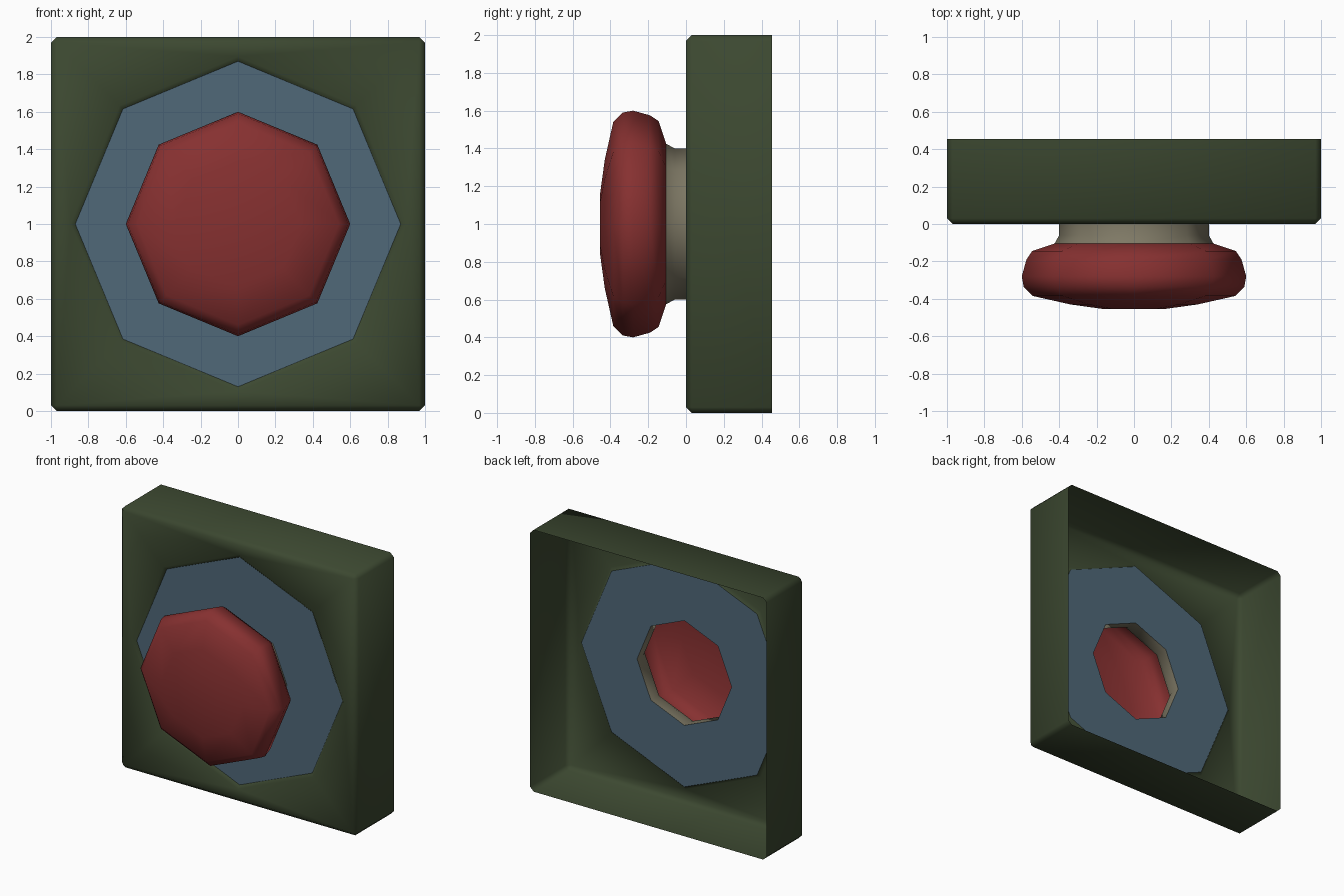
import bpy, bmesh, math

if "Cube" in bpy.data.objects:
    bpy.data.objects.remove(bpy.data.objects["Cube"])

CZ = 1.0       # height of the button axis
SIDES = 8
RING_Y = 0.02  # recess of the ring behind the housing face


def finish(bm, name, color):
    bmesh.ops.recalc_face_normals(bm, faces=bm.faces[:])
    me = bpy.data.meshes.new(name)
    bm.to_mesh(me)
    bm.free()
    for p in me.polygons:
        p.use_smooth = True
    mat = bpy.data.materials.new(name + "_colour")
    mat.diffuse_color = (*color, 1)
    mat.use_nodes = True
    mat.node_tree.nodes["Principled BSDF"].inputs["Base Color"].default_value = mat.diffuse_color
    me.materials.append(mat)
    ob = bpy.data.objects.new(name, me)
    bpy.context.collection.objects.link(ob)
    return ob


def ring_verts(bm, r, y):
    return [bm.verts.new((r * math.cos(a), y, CZ + r * math.sin(a)))
            for a in (math.tau * i / SIDES for i in range(SIDES))]


def skin(bm, rings):
    for a, b in zip(rings, rings[1:]):
        for i in range(SIDES):
            j = (i + 1) % SIDES
            bm.faces.new((a[i], a[j], b[j], b[i]))


def lathe(name, profile, color, cap=False):
    """Eight-sided turned shell around the y axis from (radius, y) points."""
    bm = bmesh.new()
    rings = [ring_verts(bm, r, y) for r, y in profile]
    skin(bm, rings)
    if cap:
        bm.faces.new(rings[-1])
    return finish(bm, name, color)


# housing: bevelled box, open at the back
bm = bmesh.new()
bmesh.ops.create_cube(bm, size=1)
for v in bm.verts:
    v.co = (v.co.x * 2, (v.co.y + 0.5) * 0.455, v.co.z * 2 + CZ)
back = [f for f in bm.faces if f.calc_center_median().y > 0.45]
bmesh.ops.delete(bm, geom=back, context='FACES_ONLY')
bmesh.ops.bevel(bm, geom=[e for e in bm.edges if not e.is_boundary],
                offset=0.03, offset_type='OFFSET', segments=1, profile=0.5,
                affect='EDGES')

# front face with a chamfered octagonal opening
bm.faces.ensure_lookup_table()
front = max((f for f in bm.faces if f.calc_center_median().y < 1e-4),
            key=lambda f: f.calc_area())
outer = list(front.edges)
bmesh.ops.delete(bm, geom=[front], context='FACES_ONLY')
rim = ring_verts(bm, 0.895, 0)
skin(bm, [rim, ring_verts(bm, 0.87, RING_Y)])
inner = [bm.edges.get((rim[i], rim[(i + 1) % SIDES])) for i in range(SIDES)]
bmesh.ops.triangle_fill(bm, use_beauty=True, edges=outer + inner,
                        normal=(0, -1, 0))
finish(bm, "housing", (0.045, 0.065, 0.03))

# flat ring around the neck
lathe("face_ring", [(0.87, RING_Y), (0.40, RING_Y)], (0.08, 0.14, 0.19))

# open neck, flared where it meets the button
lathe("neck", [(0.40, RING_Y), (0.40, -0.06), (0.425, -0.105)],
      (0.21, 0.19, 0.13))

# hollow domed push button
lathe("push_button",
      [(0.425, -0.105), (0.545, -0.145), (0.575, -0.19), (0.60, -0.28),
       (0.59, -0.335), (0.54, -0.385), (0.34, -0.43), (0.16, -0.455)],
      (0.24, 0.03, 0.03), cap=True)
